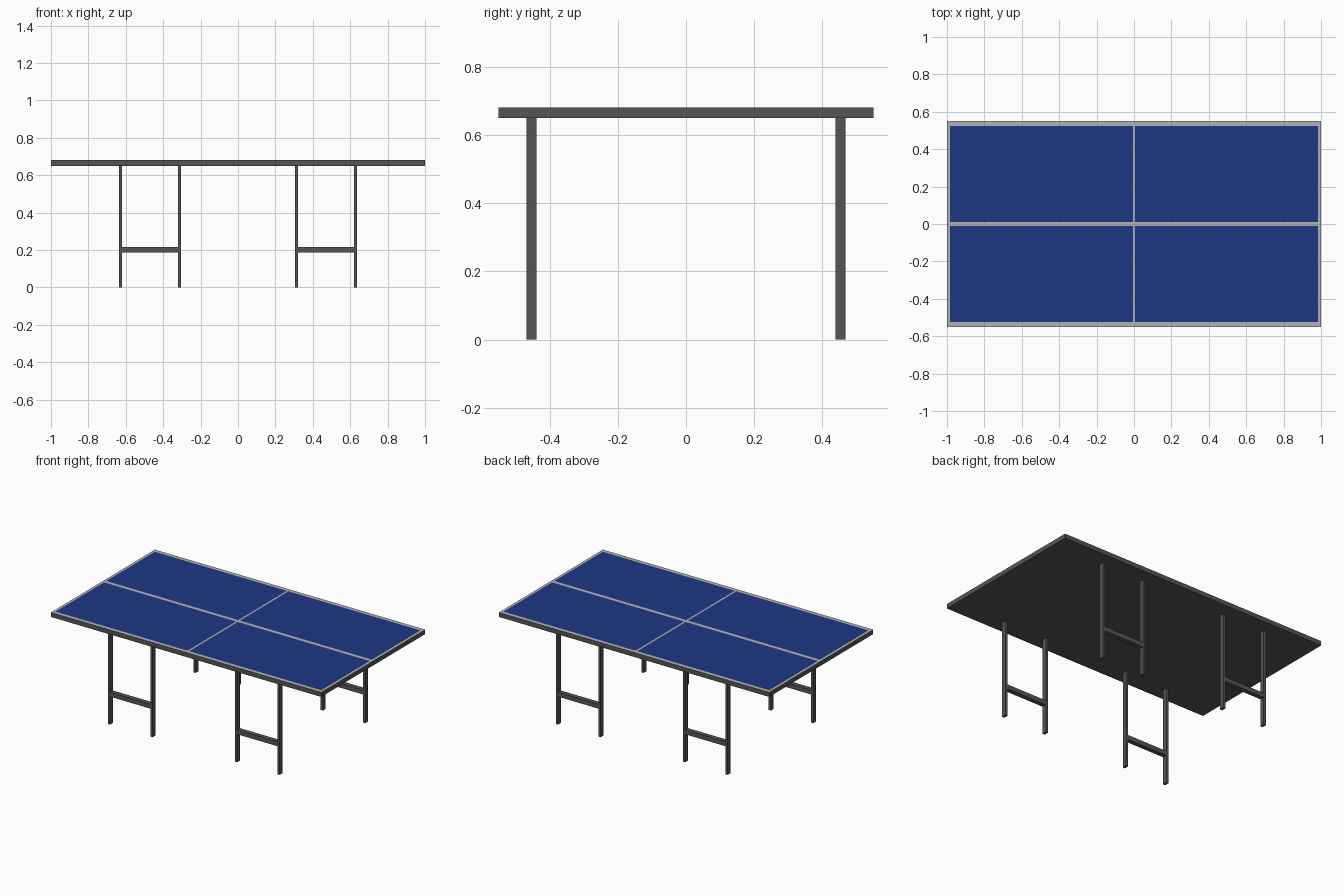
import bpy, bmesh
from mathutils import Vector

if "Cube" in bpy.data.objects:
    bpy.data.objects.remove(bpy.data.objects["Cube"])


def material(name, rgb):
    m = bpy.data.materials.new(name)
    m.diffuse_color = (*rgb, 1)
    m.use_nodes = True
    m.node_tree.nodes["Principled BSDF"].inputs["Base Color"].default_value = m.diffuse_color
    return m


DARK = material("dark_metal", (0.09, 0.09, 0.09))
LINE = material("line_paint", (0.45, 0.45, 0.48))
BLUE = material("blue_paint", (0.012, 0.04, 0.23))


def box_bmesh(lo, hi):
    lo, hi = Vector(lo), Vector(hi)
    bm = bmesh.new()
    bmesh.ops.create_cube(bm, size=1)
    bmesh.ops.scale(bm, vec=hi - lo, verts=bm.verts)
    bmesh.ops.translate(bm, vec=(lo + hi) / 2, verts=bm.verts)
    return bm


def finish(name, bm, mats):
    me = bpy.data.meshes.new(name)
    bm.to_mesh(me)
    bm.free()
    for m in mats:
        me.materials.append(m)
    bpy.context.collection.objects.link(bpy.data.objects.new(name, me))


def box(name, lo, hi):
    finish(name, box_bmesh(lo, hi), [DARK])


# Table top: slab cut along the painted line edges, playing fields coloured
X_EDGE, X_MID = 0.983, 0.006
Y_EDGE, Y_MID = 0.524, 0.012
bm = box_bmesh((-1, -0.55, 0.65), (1, 0.55, 0.68))
for axis, cuts in (((1, 0, 0), (X_EDGE, X_MID)), ((0, 1, 0), (Y_EDGE, Y_MID))):
    for c in cuts:
        for s in (-1, 1):
            bmesh.ops.bisect_plane(bm, geom=bm.verts[:] + bm.edges[:] + bm.faces[:],
                                   plane_co=Vector(axis) * c * s, plane_no=axis)
bm.normal_update()
for f in bm.faces:
    if f.normal.z > 0.5:
        c = f.calc_center_median()
        field = X_MID < abs(c.x) < X_EDGE and Y_MID < abs(c.y) < Y_EDGE
        f.material_index = 2 if field else 1
finish("table_top", bm, [DARK, LINE, BLUE])

# Four H-shaped leg frames
for sx, side in ((-1, "left"), (1, "right")):
    for sy, end in ((-1, "front"), (1, "back")):
        y0, y1 = sy * 0.453 - 0.015, sy * 0.453 + 0.015
        for x, part in ((0.628, "outer"), (0.313, "inner")):
            box(f"{end}_{side}_{part}_leg",
                (sx * x - 0.008, y0, 0), (sx * x + 0.008, y1, 0.65))
        mid = sx * 0.4705
        box(f"{end}_{side}_crossbar",
            (mid - 0.1575, y0, 0.187), (mid + 0.1575, y1, 0.217))
